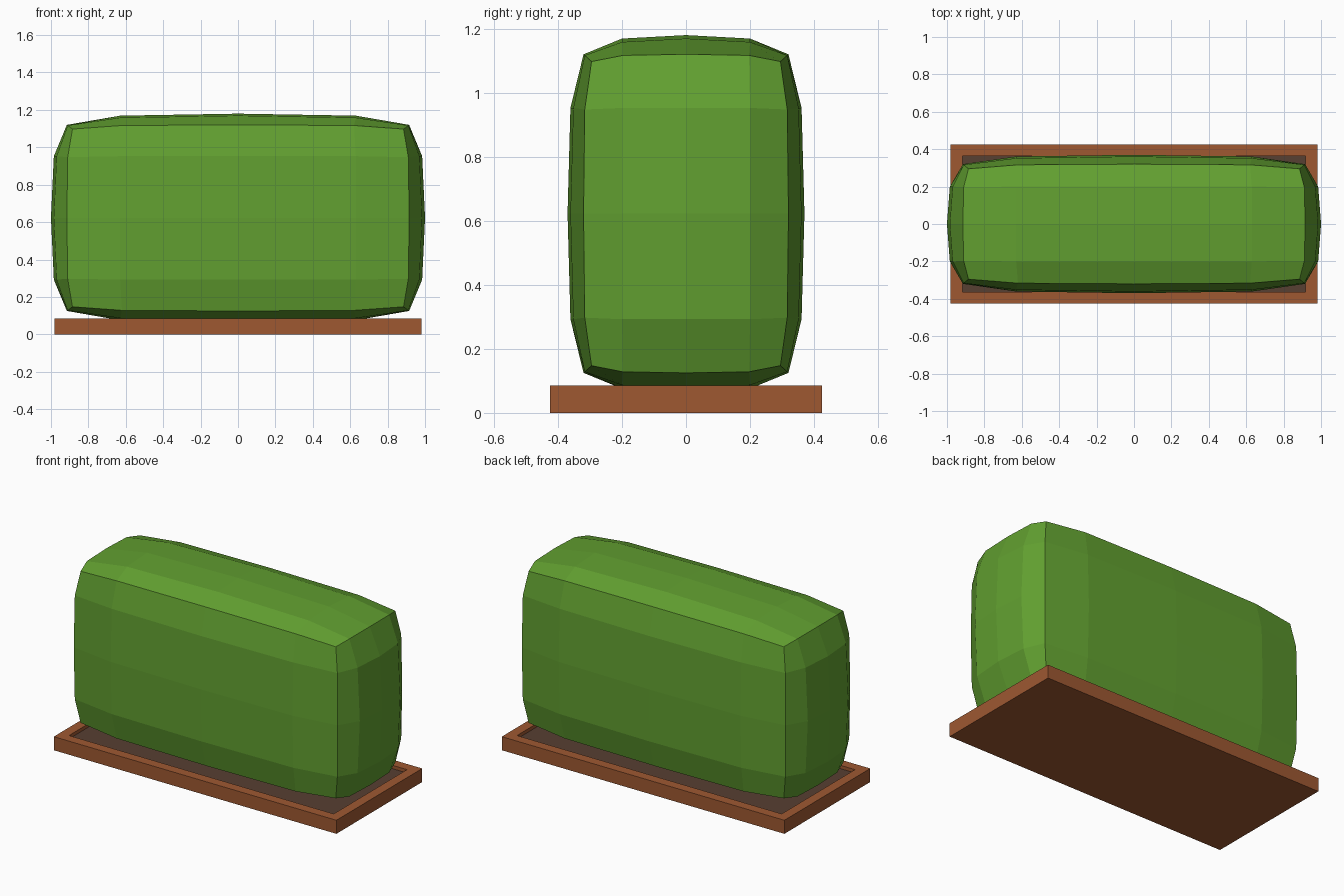
import bpy
import bmesh
from math import copysign

if "Cube" in bpy.data.objects:
    bpy.data.objects.remove(bpy.data.objects["Cube"], do_unlink=True)


def material(name, rgb):
    mat = bpy.data.materials.new(name)
    mat.use_nodes = True
    color = (*rgb, 1.0)
    mat.diffuse_color = color
    bsdf = next(n for n in mat.node_tree.nodes if n.type == 'BSDF_PRINCIPLED')
    bsdf.inputs["Base Color"].default_value = color
    return mat


def add_object(name, bm, mat):
    bmesh.ops.recalc_face_normals(bm, faces=bm.faces[:])
    mesh = bpy.data.meshes.new(name)
    bm.to_mesh(mesh)
    bm.free()
    mesh.materials.append(mat)
    obj = bpy.data.objects.new(name, mesh)
    bpy.context.collection.objects.link(obj)
    return obj


def box(size, bottom):
    bm = bmesh.new()
    bmesh.ops.create_cube(bm, size=1)
    for v in bm.verts:
        v.co = (v.co.x * size[0], v.co.y * size[1], bottom + (v.co.z + 0.5) * size[2])
    return bm


leaf = material("leaf green", (0.122, 0.352, 0.03))
wood = material("wood brown", (0.342, 0.098, 0.031))
earth = material("soil brown", (0.095, 0.05, 0.032))

# Wooden tray with a raised rim
RIM, TRAY_HEIGHT, SOIL_TOP = 0.062, 0.085, 0.064
bm = box((1.96, 0.85, TRAY_HEIGHT), 0)
top = max(bm.faces, key=lambda f: f.calc_center_median().z)
bmesh.ops.inset_region(bm, faces=[top], thickness=RIM, use_even_offset=True)
pushed = bmesh.ops.extrude_face_region(bm, geom=[top])["geom"]
for v in pushed:
    if isinstance(v, bmesh.types.BMVert):
        v.co.z = 0.03
if top.is_valid:
    bmesh.ops.delete(bm, geom=[top], context='FACES_ONLY')
add_object("tray", bm, wood)

# Soil bed inside the rim
add_object("soil", box((1.96 - 2 * RIM, 0.85 - 2 * RIM, SOIL_TOP - 0.03), 0.03), earth)

# Clipped hedge: a gridded block with gently bulging faces
# Per axis: face middle, edge middle, corner, inner ring
AXES = ((1.0, 0.915, 0.885, 0.63), (0.37, 0.32, 0.295, 0.2), (0.5575, 0.4975, 0.475, 0.33))


def bulge(axis, step):
    outer, edge, corner, ring = AXES[axis]
    near, far = sorted(abs(step[i]) for i in range(3) if i != axis)
    level = abs(step[axis])
    if level == 0:
        return 0.0
    if level == 1:
        value = ring * (0.985 if near == 2 else 1)
    elif far < 2:
        value = outer - 0.18 * (near + far) * (outer - edge)
    else:
        value = edge - (0, 0.15, 1)[near] * (edge - corner)
    return copysign(value, step[axis])


bm = bmesh.new()
bmesh.ops.create_cube(bm, size=4)
bmesh.ops.subdivide_edges(bm, edges=bm.edges[:], cuts=3, use_grid_fill=True)
for v in bm.verts:
    step = [round(c) for c in v.co]
    v.co = [bulge(axis, step) for axis in range(3)]
    v.co.z += 0.6225
add_object("hedge", bm, leaf)
